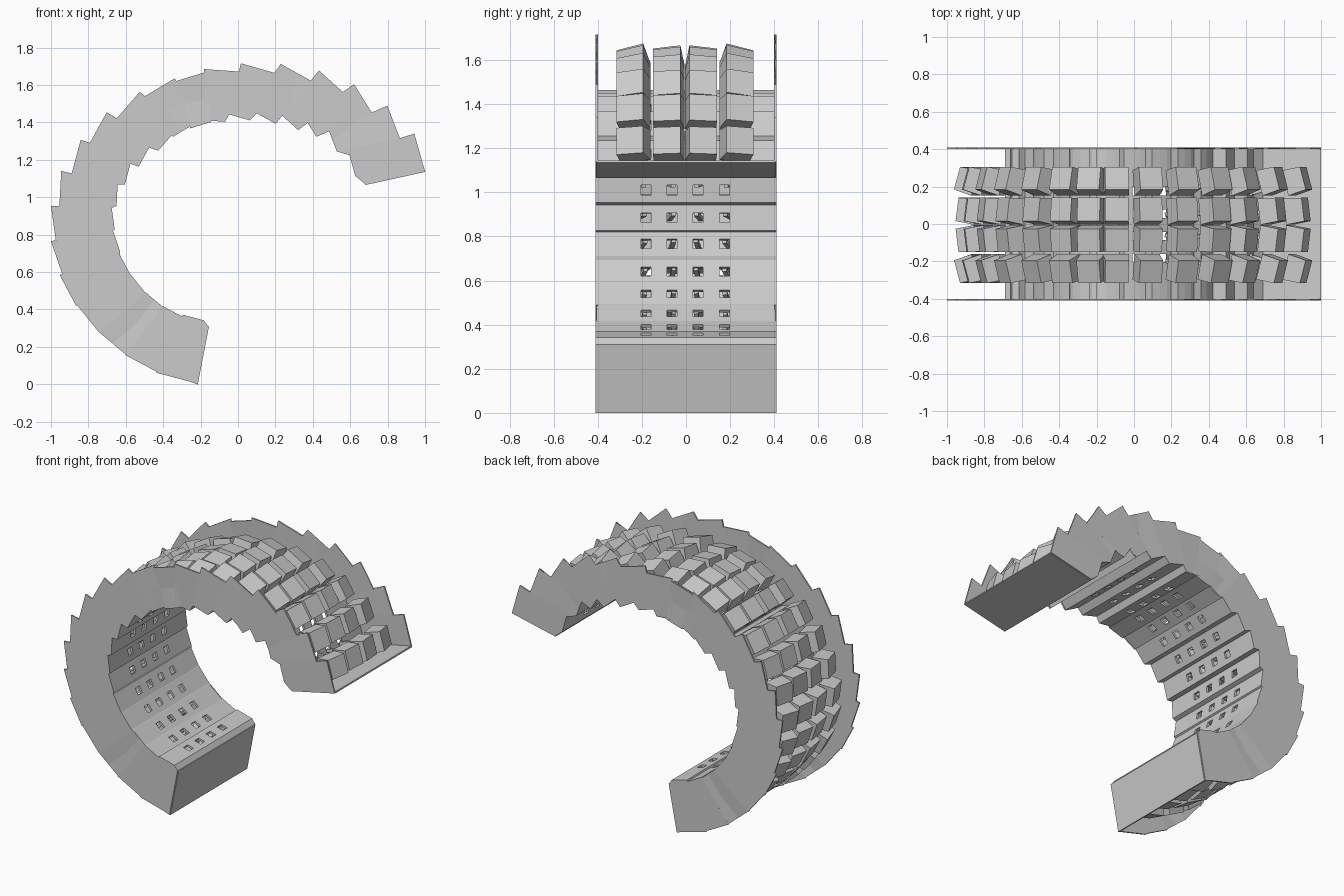
import bpy, bmesh, math
from mathutils import Vector, Matrix

if "Cube" in bpy.data.objects:
    bpy.data.objects.remove(bpy.data.objects["Cube"])

grey = bpy.data.materials.new("light_grey")
grey.use_nodes = True
grey.diffuse_color = (0.6, 0.6, 0.6, 1)
grey.node_tree.nodes["Principled BSDF"].inputs["Base Color"].default_value = (0.6, 0.6, 0.6, 1)

# Keystone segments along the arc: rim x, rim z, heading in degrees, depth
SEGMENTS = [
    (-.345, .037, 165, .336), (-.52, .112, 152, .325), (-.67, .217, 140, .323),
    (-.802, .35, 129, .326), (-.91, .502, 118, .335), (-.97, .677, 109, .332),
    (-.987, .86, 98, .32), (-.95, 1.047, 87, .305), (-.865, 1.217, 75, .29),
    (-.747, 1.372, 61, .29), (-.587, 1.492, 49, .281), (-.417, 1.588, 31, .263),
    (-.258, 1.643, 17, .264), (-.088, 1.678, -4, .273), (.105, 1.69, -16, .28),
    (.31, 1.667, -29, .293), (.502, 1.615, -42, .311), (.67, 1.525, -58, .32),
    (.832, 1.402, -69, .34), (.968, 1.25, -74, .365)]
START = (Vector((-.22, 0, 0)), Vector((-.16, 0, .31)))
END = (Vector((1, 0, 1.14)), Vector((.68, 0, 1.07)))
HALF_W, RIM, FLOOR, HOLE = .405, .093, .058, .0225
CAP_Y = [-.255, -.088, .078, .245]
HOLE_Y = [-.182, -.064, .055, .174]


def make_object(name, bm):
    mesh = bpy.data.meshes.new(name)
    bm.to_mesh(mesh)
    bm.free()
    mesh.materials.append(grey)
    obj = bpy.data.objects.new(name, mesh)
    bpy.context.collection.objects.link(obj)
    return obj


def sheet(name, rows, thickness, offset, skip=lambda i, j: False):
    """Grid of quads through rows of points, thickened into a panel."""
    bm = bmesh.new()
    grid = [[bm.verts.new(p) for p in row] for row in rows]
    for i in range(len(grid) - 1):
        for j in range(len(grid[0]) - 1):
            if not skip(i, j):
                bm.faces.new((grid[i][j], grid[i + 1][j], grid[i + 1][j + 1], grid[i][j + 1]))
    obj = make_object(name, bm)
    mod = obj.modifiers.new("thickness", "SOLIDIFY")
    mod.thickness, mod.offset = thickness, offset


def at_y(p, y):
    return Vector((p.x, y, p.z))


def taper(bm, matrix, bottom, top, height):
    """Tapered block whose top face is centred on the matrix origin."""
    ret = bmesh.ops.create_cube(bm, size=1)
    for v in ret["verts"]:
        w = top if v.co.z > 0 else bottom
        v.co = Vector((v.co.x * w, v.co.y * w, (v.co.z - .5) * height))
    bmesh.ops.transform(bm, matrix=matrix, verts=ret["verts"])


# Segment frames
frames = []
for x, z, deg, depth in SEGMENTS:
    a = math.radians(deg)
    t = Vector((math.cos(a), 0, math.sin(a)))
    n = Vector((-t.z, 0, t.x))
    rim = Vector((x, 0, z))
    frames.append((t, n, rim, rim - n * depth - t * .02))

# Stepped side walls
pairs = [START]
for t, n, rim, floor in frames:
    pairs += [(rim + t * s * RIM, floor + t * s * FLOOR) for s in (-1, 1)]
pairs.append(END)
for name, y in (("left_side_wall", HALF_W), ("right_side_wall", -HALF_W)):
    sheet(name, [[at_y(p, y) for p in pair] for pair in pairs], .01, 0)

# Stepped floor with a row of four square holes in each segment
columns = [-HALF_W] + [y + s * HOLE for y in HOLE_Y for s in (-1, 1)] + [HALF_W]
path = [START[1]]
for t, n, rim, floor in frames:
    path += [floor + t * d for d in (-FLOOR, -HOLE, HOLE, FLOOR)]
path.append(END[1])
sheet("floor", [[at_y(p, y) for y in columns] for p in path], .015, 1,
      lambda i, j: i % 4 == 2 and j % 2 == 1)

# Closing plates at both ends
for name, pair in (("lower_end_plate", START), ("upper_end_plate", END)):
    sheet(name, [[at_y(p, y) for y in (-HALF_W, HALF_W)] for p in pair], .01, 0)

# Caps fanned outwards on slim stems
caps, stems = bmesh.new(), bmesh.new()
for t, n, rim, floor in frames:
    for cap_y, hole_y in zip(CAP_Y, HOLE_Y):
        top = at_y(rim - n * .05, cap_y)
        lean = math.copysign(math.radians(15 if abs(cap_y) > .2 else 7), cap_y)
        up = n * math.cos(lean) + Vector((0, 1, 0)) * math.sin(lean)
        side = up.cross(t)
        frame = Matrix((t, side, up)).transposed().to_4x4()
        taper(caps, Matrix.Translation(top) @ frame, .14, .126, .1)
        reach = (rim - floor).length - .08
        taper(stems, Matrix.Translation(top - up * .09) @ frame, .02, .02, reach - .07)
make_object("caps", caps)
make_object("stems", stems)
